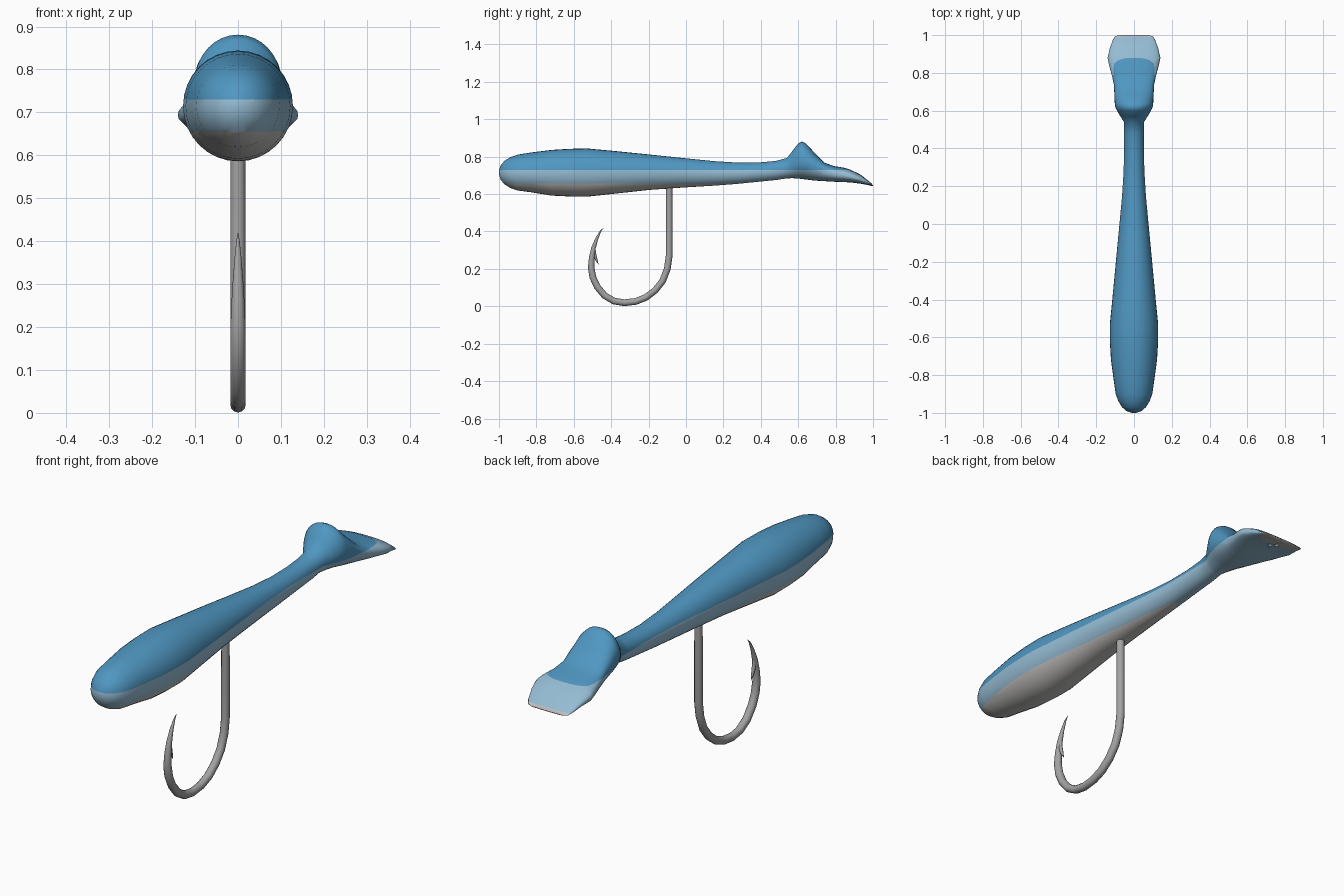
import bpy, bmesh, math
from mathutils import Vector

if "Cube" in bpy.data.objects:
    bpy.data.objects.remove(bpy.data.objects["Cube"])


def material(name, rgb):
    m = bpy.data.materials.new(name)
    m.diffuse_color = (*rgb, 1)
    m.use_nodes = True
    m.node_tree.nodes["Principled BSDF"].inputs["Base Color"].default_value = m.diffuse_color
    return m


dark_blue = material("back blue", (0.08, 0.31, 0.54))
light_blue = material("side light blue", (0.30, 0.50, 0.65))
belly_grey = material("belly grey", (0.55, 0.54, 0.53))
steel = material("hook steel", (0.37, 0.36, 0.36))


def loft(bm, rings):
    """Skin a row of rings and close both ends with fans."""
    loops = [[bm.verts.new(p) for p in r] for r in rings]
    n = len(loops[0])
    for a, b in zip(loops, loops[1:]):
        for i in range(n):
            j = (i + 1) % n
            bm.faces.new((a[i], a[j], b[j], b[i]))
    for loop in (loops[0], loops[-1]):
        mid = bm.verts.new(sum((v.co for v in loop), Vector()) / n)
        for i in range(n):
            bm.faces.new((loop[i], loop[(i + 1) % n], mid))
    bmesh.ops.recalc_face_normals(bm, faces=bm.faces)


def finish(bm, name, mats, angle=50):
    me = bpy.data.meshes.new(name)
    bm.to_mesh(me)
    bm.free()
    for m in mats:
        me.materials.append(m)
    for p in me.polygons:
        p.use_smooth = True
    me.set_sharp_from_angle(angle=math.radians(angle))
    ob = bpy.data.objects.new(name, me)
    bpy.context.collection.objects.link(ob)
    return ob


def section(y, w, zc, top, bot, p=2.0, n=32):
    """Egg-shaped cross-section, squarer as p grows."""
    pts = []
    for i in range(n):
        a = 2 * math.pi * i / n
        c, s = math.cos(a), math.sin(a)
        x = w * math.copysign(abs(c) ** (2 / p), c)
        h = (top - zc) if s > 0 else (zc - bot)
        z = zc + h * math.copysign(abs(s) ** (2 / p), s)
        pts.append(Vector((x, y, z)))
    return pts


# Body: y, half width, top, bottom
body = [(-1.0, .012, .727, .703), (-.99, .040, .755, .675), (-.97, .063, .778, .652),
        (-.94, .082, .797, .633), (-.90, .097, .811, .619), (-.83, .107, .822, .610),
        (-.72, .122, .836, .592), (-.62, .128, .842, .587), (-.53, .128, .844, .586),
        (-.40, .115, .832, .600), (-.20, .096, .812, .622), (0, .077, .791, .636),
        (.15, .063, .776, .645), (.28, .055, .768, .655), (.40, .052, .770, .667),
        (.48, .052, .777, .675)]
# Tail paddle: y, half width, widest height, top, bottom, squareness
tail = [(.54, .053, .740, .793, .684, 2), (.57, .072, .755, .832, .685, 2),
        (.60, .090, .770, .870, .683, 2), (.62, .099, .775, .881, .681, 2),
        (.64, .102, .770, .872, .678, 2.1), (.69, .104, .750, .818, .672, 2.3),
        (.74, .107, .725, .768, .669, 2.5), (.79, .118, .710, .750, .666, 2.6),
        (.85, .134, .699, .740, .664, 2.6), (.88, .140, .693, .730, .662, 2.6),
        (.93, .128, .680, .706, .656, 2.6), (.975, .112, .658, .672, .648, 2.5),
        (.993, .100, .648, .656, .643, 2.5), (1.0, .080, .645, .647, .643, 2.5)]
rings = [section(y, w, (t + b) / 2, t, b) for y, w, t, b in body]
rings += [section(*r) for r in tail]
bm = bmesh.new()
loft(bm, rings)

# Colour bands cut level through the whole fish
BACK, BELLY = .73, .656
for z in (BACK, BELLY):
    bmesh.ops.bisect_plane(bm, geom=bm.verts[:] + bm.edges[:] + bm.faces[:],
                           plane_co=(0, 0, z), plane_no=(0, 0, 1))
for f in bm.faces:
    z = f.calc_center_median().z
    f.material_index = 0 if z > BACK else (1 if z > BELLY else 2)
finish(bm, "fish_body", [dark_blue, light_blue, belly_grey], 180)

# Hook: path y, z, radius
path = [(-.09, .68, .017), (-.09, .48, .018), (-.09, .27, .018), (-.10, .20, .018),
        (-.125, .135, .018), (-.165, .085, .018), (-.215, .047, .018), (-.27, .026, .018),
        (-.33, .019, .018), (-.385, .028, .018), (-.435, .057, .018), (-.475, .105, .018),
        (-.498, .155, .018), (-.507, .205, .0175), (-.504, .26, .015), (-.495, .31, .012),
        (-.478, .36, .008), (-.458, .40, .004), (-.441, .42, .0005)]
pts = [Vector((0, y, z)) for y, z, r in path]
rings = []
for i, p in enumerate(pts):
    t = (pts[min(i + 1, len(pts) - 1)] - pts[max(i - 1, 0)]).normalized()
    side = Vector((1, 0, 0))
    up = t.cross(side)
    rings.append([p + path[i][2] * (side * math.cos(a) + up * math.sin(a))
                  for a in (2 * math.pi * k / 12 for k in range(12))])
bm = bmesh.new()
loft(bm, rings)
finish(bm, "hook", [steel])

# Barb: small spike on the inside of the hook point
barb = [(-.492, .325, .005), (-.488, .275, .009), (-.478, .245, .006), (-.468, .223, .0005)]
bm = bmesh.new()
loft(bm, [[Vector((r * math.cos(a), y + r * math.sin(a), z))
           for a in (2 * math.pi * k / 8 for k in range(8))] for y, z, r in barb])
finish(bm, "hook_barb", [steel])
